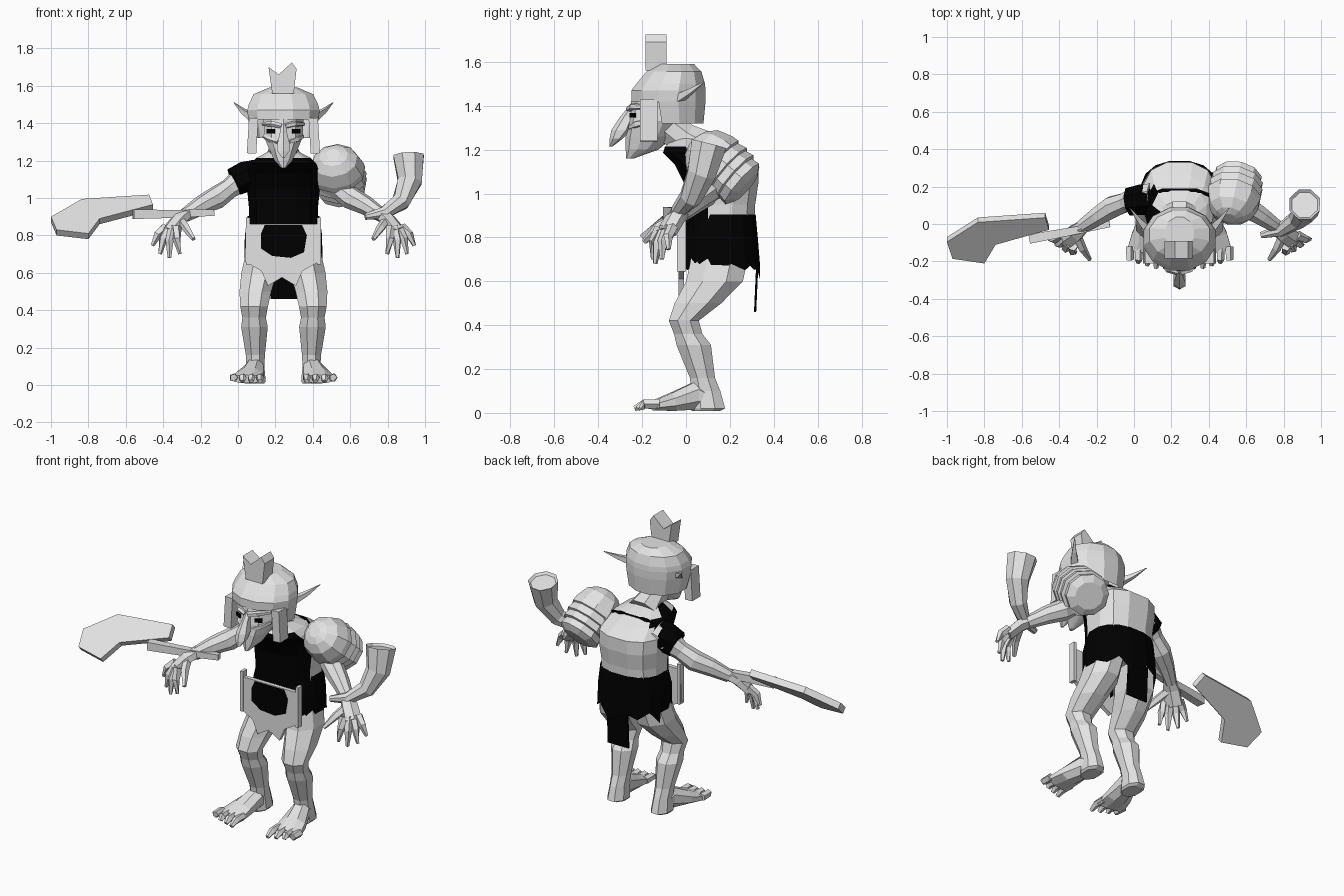
import bpy, bmesh, math
from mathutils import Vector, Matrix

if "Cube" in bpy.data.objects:
    bpy.data.objects.remove(bpy.data.objects["Cube"])

MID = 0.243  # x of the figure's plane of symmetry


def material(name, value):
    m = bpy.data.materials.new(name)
    m.use_nodes = True
    colour = (value, value, value, 1)
    m.diffuse_color = colour
    m.node_tree.nodes["Principled BSDF"].inputs["Base Color"].default_value = colour
    return m


GREY = material("pale_grey", 0.77)
BLACK = material("black_cloth", 0.0)


def make(name, bm, mat=GREY, shift=MID, rule=None):
    """Finish a mesh; faces matching rule become black."""
    bmesh.ops.recalc_face_normals(bm, faces=bm.faces)
    bm.normal_update()
    if rule:
        for f in bm.faces:
            f.material_index = int(rule(f.calc_center_median(), f.normal))
    bmesh.ops.translate(bm, verts=bm.verts, vec=(shift, 0, 0))
    mesh = bpy.data.meshes.new(name)
    bm.to_mesh(mesh)
    bm.free()
    mesh.materials.append(mat)
    if rule:
        mesh.materials.append(BLACK)
    obj = bpy.data.objects.new(name, mesh)
    bpy.context.collection.objects.link(obj)


def skin(bm, rings, caps=True):
    n = len(rings[0])
    loops = [[bm.verts.new(p) for p in r] for r in rings]
    for a, b in zip(loops, loops[1:]):
        for i in range(n):
            j = (i + 1) % n
            bm.faces.new((a[i], a[j], b[j], b[i]))
    if caps:
        return bm.faces.new(loops[0]), bm.faces.new(loops[-1])


def turns(n):
    return [2 * math.pi * (i + 0.5) / n for i in range(n)]


def loft(rings, sides=10, caps=True, power=1):
    """Stack level rings given as (z, x, y, half width, half depth); power under 1 squares them."""
    def bend(v):
        return math.copysign(abs(v) ** power, v)
    bm = bmesh.new()
    skin(bm, [[(x + rx * bend(math.cos(t)), y + ry * bend(math.sin(t)), z) for t in turns(sides)]
              for z, x, y, rx, ry in rings], caps)
    return bm


def tube(path, sides=6, ref=(0, 0, 1), mouth=0):
    """Sweep along (x, y, z, half width, half height) points."""
    pts = [Vector(p[:3]) for p in path]
    rings = []
    for i, p in enumerate(path):
        d = (pts[min(i + 1, len(pts) - 1)] - pts[max(i - 1, 0)]).normalized()
        side = d.cross(Vector(ref)).normalized()
        up = side.cross(d)
        rings.append([pts[i] + side * p[3] * math.cos(t) + up * p[-1] * math.sin(t)
                      for t in turns(sides)])
    bm = bmesh.new()
    ends = skin(bm, rings)
    if mouth:
        bmesh.ops.recalc_face_normals(bm, faces=bm.faces)
        bmesh.ops.inset_individual(bm, faces=[ends[0]], thickness=mouth, depth=-mouth)
    return bm


def slab(points, offset):
    bm = bmesh.new()
    face = bm.faces.new([bm.verts.new(p) for p in points])
    new = bmesh.ops.extrude_face_region(bm, geom=[face])["geom"]
    bmesh.ops.translate(bm, vec=offset, verts=[v for v in new if isinstance(v, bmesh.types.BMVert)])
    return bm


def block(centre, size, turn=0, axis="Y"):
    bm = bmesh.new()
    bmesh.ops.create_cube(bm, size=1)
    bm.transform(Matrix.Translation(centre) @ Matrix.Rotation(turn, 4, axis)
                 @ Matrix.Diagonal((*size, 1)))
    return bm


# Hunched torso with black shirt front, strap over the upper back, right shoulder
make("torso", loft([(.84, 0, .155, .19, .16), (.95, 0, .155, .19, .165), (1.05, 0, .16, .2, .175),
                    (1.13, 0, .14, .2, .195), (1.185, 0, .075, .18, .185), (1.214, 0, .05, .15, .15),
                    (1.25, 0, .02, .08, .08)], 12, power=.8),
     rule=lambda c, n: (n.y < -.25 and c.z < 1.21) or (c.x < -.1 and c.y < .17 and c.z > 1.14))
make("neck", tube([(0, .07, 1.2, .1), (0, -.01, 1.25, .08), (0, -.1, 1.32, .075)], 8))
make("back_strap", tube([(x, y, z, .014, .012) for x, y, z in
                         ((-.17, .15, 1.185), (-.09, .18, 1.212), (.09, .18, 1.212), (.17, .15, 1.185))],
                        4), BLACK)
make("right_sleeve", tube([(-.12, .13, 1.135, .08), (-.2, .13, 1.115, .088), (-.265, .12, 1.085, .08)], 8),
     BLACK)

# Skirt with a ragged hem
skirt = loft([(.905, 0, .165, .195, .155), (.8, 0, .155, .21, .175), (.66, 0, .16, .212, .18)],
             16, False, .85)
for i, v in enumerate(skirt.verts):
    if v.co.z < .7:
        v.co.z += (.02, -.01, .03, -.05)[i % 4]
make("skirt", skirt, BLACK)
make("back_cloth", slab([(-.07, .32, .68), (.07, .32, .68), (.075, .31, .46), (-.07, .31, .46)],
                        (0, .01, 0)), BLACK)

# Apron with dark patch and side tabs
half = [(.193, .86), (.198, .66), (.11, .61), (.075, .53)]
outline = half + [(0, .575)] + [(-x, z) for x, z in reversed(half)]
make("apron", slab([(x - .008, -.035, z) for x, z in outline], (0, .025, 0)))
patch = [(-.1, .855), (.1, .855), (.125, .8), (.11, .71), (.04, .68), (-.06, .69), (-.12, .73), (-.12, .81)]
make("apron_patch", slab([(x, -.042, z) for x, z in patch], (0, .008, 0)), BLACK)

# Head with pointed chin and hooked nose
make("head", loft([(1.16, 0, -.255, .012, .018), (1.2, 0, -.2, .05, .075), (1.26, 0, -.165, .08, .11),
                   (1.33, 0, -.14, .11, .125), (1.39, 0, -.115, .11, .14), (1.48, 0, -.09, .12, .15)]))
make("nose", loft([(1.215, 0, -.342, .008, .008), (1.25, 0, -.318, .036, .03), (1.29, 0, -.295, .038, .045),
                   (1.35, 0, -.265, .022, .035), (1.4, 0, -.235, .02, .025)], 6))

# Domed helmet, open over the face
helmet = loft([(1.32, 0, -.07, .175, .155), (1.42, 0, -.08, .195, .175), (1.47, 0, -.08, .2, .175),
               (1.5, 0, -.07, .192, .162), (1.555, 0, -.055, .165, .13), (1.59, 0, -.05, .08, .09)], 12)
gap = [f for f in helmet.faces if f.calc_center_median().z < 1.44
       and (f.calc_center_median().y < -.13 or len(f.verts) > 4)]
bmesh.ops.delete(helmet, geom=gap, context="FACES")
make("helmet", helmet)
crest = [(-.06, 1.56), (-.08, 1.7), (-.025, 1.66), (.045, 1.725), (.07, 1.69), (.055, 1.56)]
make("helmet_crest", slab([(x, -.185, z) for x, z in crest], (0, .095, 0)))

# Mirrored parts
for side, s in (("right", -1), ("left", 1)):
    def limb(name, path, sides=6, ref=(0, 0, 1)):
        make(side + "_" + name, tube([(s * p[0], *p[1:]) for p in path], sides, ref))

    make(side + "_cheek_guard", block((s * .165, -.17, 1.333), (.05, .08, .19), s * -.06))
    make(side + "_eye", block((s * .068, -.243, 1.357), (.045, .009, .022), s * .5, "Z"), BLACK)
    limb("brow", [(.01, -.26, 1.385, .014), (.06, -.245, 1.397, .016), (.11, -.18, 1.395, .01)], 5)
    limb("cheek", [(.03, -.255, 1.3, .012), (.07, -.225, 1.315, .018), (.1, -.17, 1.33, .014)], 5)
    limb("ear", [(.17, -.03, 1.435, .03, .025), (.215, .02, 1.465, .018, .016), (.265, .085, 1.51, .002)], 4)
    make(side + "_apron_tab", block((s * .19, -.02, .77), (.02, .04, .25)))

    # Arm, palm and fingers
    limb("arm", [(.14, .15, 1.14, .075), (.22, .14, 1.1, .07), (.29, .115, 1.05, .055),
                 (.36, .09, 1, .062), (.44, .04, .96, .052), (.53, -.02, .905, .037)], 8)
    limb("palm", [(.51, -.01, .92, .036), (.56, -.05, .885, .052, .036), (.615, -.09, .82, .055, .032)])
    tips = [(.7, -.08, .745), (.66, -.11, .7), (.61, -.14, .68), (.555, -.15, .7)]
    for k, tip in enumerate(tips):
        root = Vector((.63 - .02 * k, -.06 - .02 * k, .845))
        knuckle = root.lerp(Vector(tip), .5) + Vector((.008, -.012, .01))
        limb("finger", [(*root, .026), (*knuckle, .023), (*tip, .01)], 5)
    limb("thumb", [(.55, -.06, .88, .026), (.52, -.13, .84, .024), (.48, -.19, .78, .012)], 5)

    # Bent leg, broad foot and toes
    leg = [(.74, .105, .16, .095, .14), (.6, .13, .13, .103, .14), (.5, .15, .055, .092, .115),
           (.42, .157, -.01, .08, .074), (.36, .157, .01, .068, .07), (.31, .155, .035, .077, .085),
           (.16, .15, .075, .055, .062), (.1, .15, .09, .052, .072), (.02, .15, .1, .06, .085),
           (.008, .15, .09, .05, .07)]
    make(side + "_leg", loft([(z, s * x, *rest) for z, x, *rest in leg], 8))
    limb("foot", [(.15, .11, .06, .045, .045), (.155, .05, .08, .055, .07),
                  (.18, -.06, .05, .08, .045), (.195, -.15, .032, .092, .024)], 8)
    for k in range(4):
        x = .125 + .047 * k
        reach = -.235 + .015 * k
        limb("toe", [(x, -.12, .04, .024), (x, -.19, .04, .022), (x, reach, .02, .013)], 5)

# Banded shoulder guard on the left: a dome, then stepped plates
axis = Vector((.15, .7, -.6)).normalized()
steps = [(-.165, .25), (-.15, .52), (-.11, .82), (-.04, .98), (-.005, 1.0), (.0, .92), (.045, 1.0),
         (.05, .9), (.09, .96), (.095, .83), (.135, .87), (.16, .58)]
make("shoulder_guard", tube([(*(Vector((.535, .155, 1.13)) + axis * t), .15 * r, .14 * r)
                             for t, r in steps], 10), shift=0)

# Curved horn in the left hand
make("horn", tube([(.912, .105, 1.225, .088), (.918, .07, 1.09, .07), (.87, .02, .98, .052),
                   (.78, -.035, .92, .035), (.68, -.06, .9, .018)], 8, (0, 1, 0), .014), shift=0)

# Bent blade and its grip in the right hand
blade = [(-1, -.07, .87), (-.835, .035, .965), (-.475, .06, .988), (-.455, -.005, .935),
         (-.74, -.085, .86), (-.8, -.185, .78), (-.97, -.16, .8)]
make("blade", slab(blade, (0, -.026, .03)), shift=0)
make("blade_grip", tube([(-.56, -.08, .913, .036), (-.34, -.04, .915, .03), (-.13, 0, .922, .024)], 4),
     shift=0)
